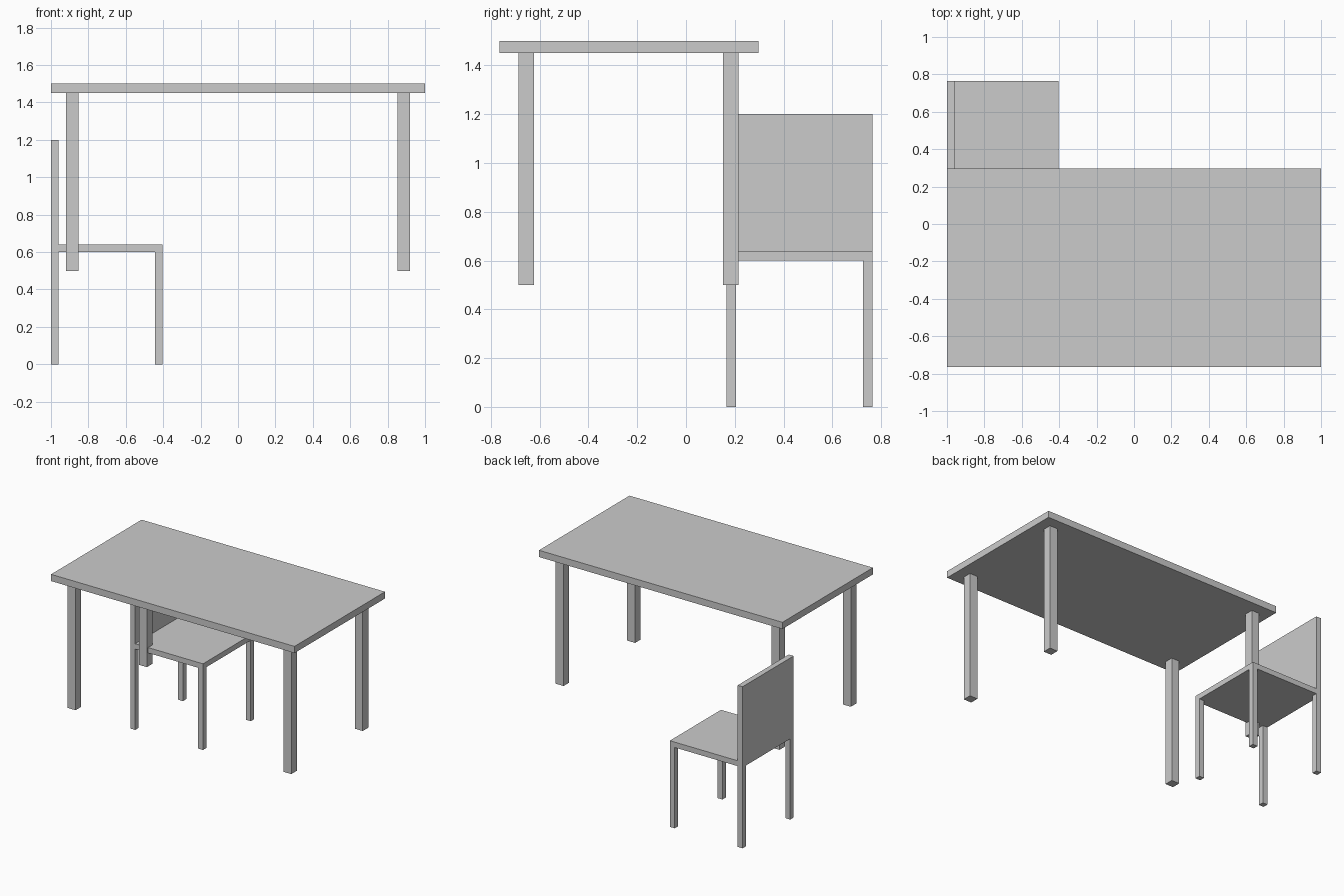
import bpy
import bmesh

if "Cube" in bpy.data.objects:
    bpy.data.objects.remove(bpy.data.objects["Cube"])

grey = bpy.data.materials.new("plain grey")
grey.diffuse_color = (0.6, 0.6, 0.6, 1.0)
grey.use_nodes = True
grey.node_tree.nodes["Principled BSDF"].inputs["Base Color"].default_value = grey.diffuse_color


def box(name, x, y, z):
    """Box from (min, max) ranges on each axis."""
    bm = bmesh.new()
    bmesh.ops.create_cube(bm, size=1.0)
    for v in bm.verts:
        v.co = [r[0] + (c + 0.5) * (r[1] - r[0]) for c, r in zip(v.co, (x, y, z))]
    mesh = bpy.data.meshes.new(name)
    bm.to_mesh(mesh)
    bm.free()
    mesh.materials.append(grey)
    obj = bpy.data.objects.new(name, mesh)
    bpy.context.collection.objects.link(obj)
    return obj


def legs(name, x, y, z, size):
    """Four square legs in the corners of a rectangle."""
    for xs in ((x[0], x[0] + size), (x[1] - size, x[1])):
        for ys in ((y[0], y[0] + size), (y[1] - size, y[1])):
            box(name, xs, ys, z)


# Table: slab on four inset legs
TABLE_X, TABLE_Y = (-1.0, 1.0), (-0.765, 0.297)
INSET = 0.081
box("table_top", TABLE_X, TABLE_Y, (1.45, 1.5))
legs("table_leg",
     (TABLE_X[0] + INSET, TABLE_X[1] - INSET),
     (TABLE_Y[0] + INSET - 0.003, TABLE_Y[1] - INSET),
     (0.5, 1.45), 0.065)

# Chair: seat, flush corner legs and an upright back panel
CHAIR_X, CHAIR_Y = (-1.0, -0.403), (0.165, 0.765)
THICK = 0.04
box("chair_seat", CHAIR_X, CHAIR_Y, (0.6, 0.64))
legs("chair_leg", CHAIR_X, CHAIR_Y, (0.0, 0.6), THICK)
box("chair_back", (CHAIR_X[0], CHAIR_X[0] + THICK), CHAIR_Y, (0.64, 1.2))
